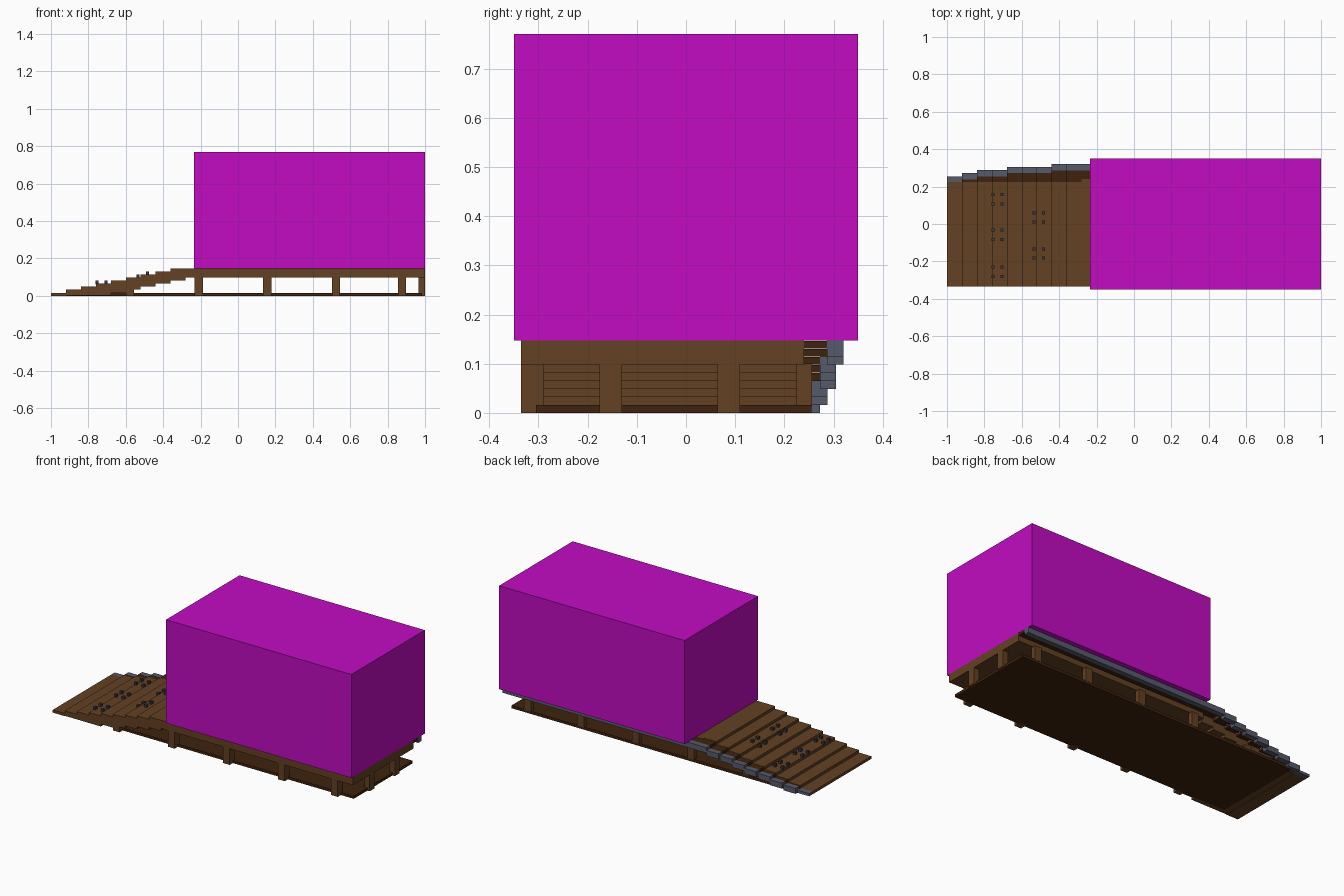
import bpy, bmesh

cube = bpy.data.objects.get("Cube")
if cube:
    bpy.data.objects.remove(cube, do_unlink=True)


def material(name, rgb):
    lin = [(c / 255 / 12.92) if c < 11 else ((c / 255 + 0.055) / 1.055) ** 2.4 for c in rgb]
    m = bpy.data.materials.new(name)
    m.use_nodes = True
    m.diffuse_color = (*lin, 1)
    m.node_tree.nodes["Principled BSDF"].inputs["Base Color"].default_value = (*lin, 1)
    return m


MAGENTA = material("magenta", (194, 12, 194))
WOOD = material("brown wood", (99, 65, 34))
DARK = material("dark wood", (62, 34, 13))
STEEL = material("grey metal", (86, 90, 106))
BOLT = material("dark metal", (56, 56, 64))


def boxes(name, mat, spans):
    """One object made of boxes given as (x0, x1, y0, y1, z0, z1)."""
    bm = bmesh.new()
    for x0, x1, y0, y1, z0, z1 in spans:
        verts = bmesh.ops.create_cube(bm, size=1)["verts"]
        for v in verts:
            v.co = (x1 if v.co.x > 0 else x0,
                    y1 if v.co.y > 0 else y0,
                    z1 if v.co.z > 0 else z0)
    mesh = bpy.data.meshes.new(name)
    bm.to_mesh(mesh)
    bm.free()
    mesh.materials.append(mat)
    obj = bpy.data.objects.new(name, mesh)
    bpy.context.collection.objects.link(obj)
    return obj


FRONT, BACK = -0.335, 0.225      # plank ends
STEP, RISE = 0.08, 0.01633       # ramp tread depth and height
TOP = 9 * RISE                   # deck height

# Large block standing on the deck
boxes("cargo_block", MAGENTA, [(-0.235, 1, -0.35, 0.35, TOP, 0.77)])

# Deck and base plate
boxes("deck", WOOD, [(-0.28, 1, FRONT, 0.24, 0.098, TOP)])
boxes("base_plate", DARK, [(-0.88, 0.985, -0.305, 0.255, 0, 0.016)])

# Posts under the front edge, the back edge and the end
post_x = [-0.577, -0.21, 0.157, 0.524, 0.877]
boxes("front_posts", WOOD, [(x - 0.022, x + 0.022, FRONT, -0.29, 0, 0.035 if x < -0.5 else 0.1)
                            for x in post_x])
boxes("back_posts", WOOD, [(x - 0.022, x + 0.022, 0.225, 0.256, 0.014, 0.035 if x < -0.5 else 0.1)
                           for x in post_x])
boxes("end_posts", WOOD, [(0.965, 1, y - 0.023, y + 0.023, 0, 0.1) for y in (-0.153, 0.087)])

# Stepped ramp: planks, dark edge strip and metal edging, rising towards the deck
edge_y = [0.255, 0.272, 0.288, 0.288, 0.305, 0.305, 0.305, 0.32, 0.32]
planks, strips, edging = [], [], []
for i, y in enumerate(edge_y):
    x0 = -1 + i * STEP
    x1 = x0 + STEP
    z = (i + 1) * RISE
    inner = y - 0.033
    planks.append((x0, x1, FRONT, BACK, max(0.002 if i else 0, z - 4 * RISE), z))
    if i == 8:
        x1 = 1                   # the top step runs on beside the deck
    if inner > BACK:
        strips.append((x0, x1, BACK if i < 8 else 0.24, inner, z - RISE, z - 0.001))
    edging.append((x0, x1, inner, y, max(0, z - 2 * RISE), z))
strips.append((-0.36, -0.28, BACK, 0.24, TOP - RISE, TOP - 0.001))
boxes("ramp_planks", WOOD, planks)
boxes("ramp_edge_strip", DARK, strips)
boxes("metal_edging", STEEL, edging)

# Bolts in groups of four
bolts = []
for cx, rows in ((-0.73, (0.133, -0.057, -0.255)), (-0.51, (0.035, -0.158))):
    for cy in rows:
        for x in (cx - 0.025, cx + 0.025):
            z = (int((x + 1) / STEP) + 1) * RISE
            for y in (cy - 0.025, cy + 0.025):
                bolts.append((x - 0.008, x + 0.008, y - 0.008, y + 0.008, z - 0.004, z + RISE))
boxes("ramp_bolts", BOLT, bolts)
